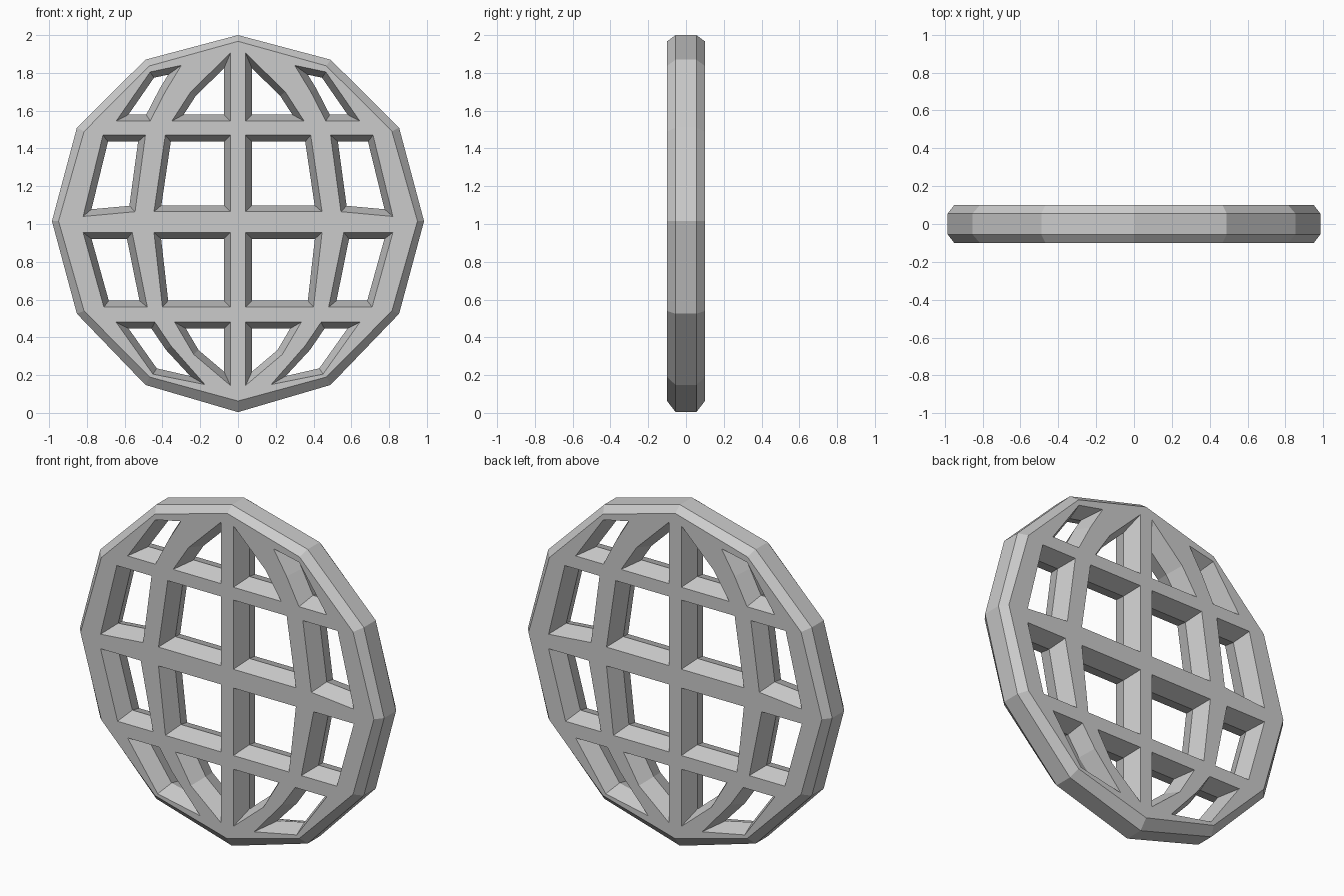
import bpy, bmesh
from mathutils import Vector

if "Cube" in bpy.data.objects:
    bpy.data.objects.remove(bpy.data.objects["Cube"])

HALF = 0.10      # half thickness
SHOULDER = 0.055 # where the rim chamfer starts
INSET = 0.034    # how far the window walls lean in at mid depth

# rim profile, right half from top to bottom: (x, z)
outer = [(0, 2.0), (.49, 1.87), (.853, 1.51), (.985, 1.015), (.853, .525), (.49, .148), (0, 0.004)]
inner = [(0, 1.967), (.468, 1.837), (.815, 1.49), (.95, 1.015), (.815, .54), (.468, .19), (0, .063)]

# window outlines on the front face, right half
windows = [
    [(.04, 1.545), (.04, 1.905), (.25, 1.70), (.35, 1.545)],
    [(.465, 1.545), (.385, 1.70), (.30, 1.84), (.465, 1.805), (.645, 1.545)],
    [(.04, 1.065), (.04, 1.47), (.385, 1.47), (.445, 1.065)],
    [(.545, 1.065), (.49, 1.47), (.715, 1.47), (.82, 1.04)],
    [(.04, .955), (.445, .955), (.40, .56), (.04, .56)],
    [(.56, .955), (.82, .955), (.71, .56), (.48, .56)],
    [(.04, .48), (.335, .48), (.235, .31), (.04, .145)],
    [(.44, .48), (.645, .48), (.45, .205), (.175, .15), (.355, .355)],
]


def mirror_loop(half):
    return half + [(-x, z) for x, z in reversed(half[1:-1])]


def shrink(loop, d):
    """Offset a polygon inward by d, limiting long corner spikes."""
    pts = [Vector(p) for p in loop]
    n = len(pts)
    area = sum(pts[i].x * pts[(i + 1) % n].y - pts[(i + 1) % n].x * pts[i].y for i in range(n))
    s = 1 if area > 0 else -1
    out = []
    for i in range(n):
        a = (pts[i] - pts[i - 1]).normalized()
        b = (pts[(i + 1) % n] - pts[i]).normalized()
        na, nb = Vector((-a.y, a.x)) * s, Vector((-b.y, b.x)) * s
        move = (na + nb) * (d / (1 + na.dot(nb)))
        if move.length > 0.09:
            move = move.normalized() * 0.09
        out.append(tuple(pts[i] + move))
    return out


bm = bmesh.new()
cap_edges = {-1: [], 1: []}


def add_walls(rings):
    """Join successive (loop, y) rings; first and last border the flat caps."""
    vs = [[bm.verts.new((x, y, z)) for x, z in loop] for loop, y in rings]
    n = len(vs[0])
    for a, b in zip(vs, vs[1:]):
        for i in range(n):
            j = (i + 1) % n
            bm.faces.new((a[i], a[j], b[j], b[i]))
    for side, ring in ((-1, vs[0]), (1, vs[-1])):
        for i in range(n):
            cap_edges[side].append(bm.edges.get((ring[i], ring[(i + 1) % n])))


# chamfered twelve-sided rim
o, c = mirror_loop(outer), mirror_loop(inner)
add_walls([(c, -HALF), (o, -SHOULDER), (o, SHOULDER), (c, HALF)])

# window walls, pinched at mid depth, on both halves
for w in windows:
    for sx in (1, -1):
        loop = [(sx * x, z) for x, z in w]
        add_walls([(loop, -HALF), (shrink(loop, INSET), 0), (loop, HALF)])

# flat front and back lattice faces
for side, edges in cap_edges.items():
    bmesh.ops.triangle_fill(bm, use_beauty=True, edges=edges, normal=(0, side, 0))
bmesh.ops.recalc_face_normals(bm, faces=bm.faces[:])
bmesh.ops.dissolve_limit(bm, angle_limit=0.01, verts=bm.verts[:], edges=bm.edges[:])

mesh = bpy.data.meshes.new("globe_lattice")
bm.to_mesh(mesh)
bm.free()
obj = bpy.data.objects.new("globe_lattice", mesh)
bpy.context.collection.objects.link(obj)
